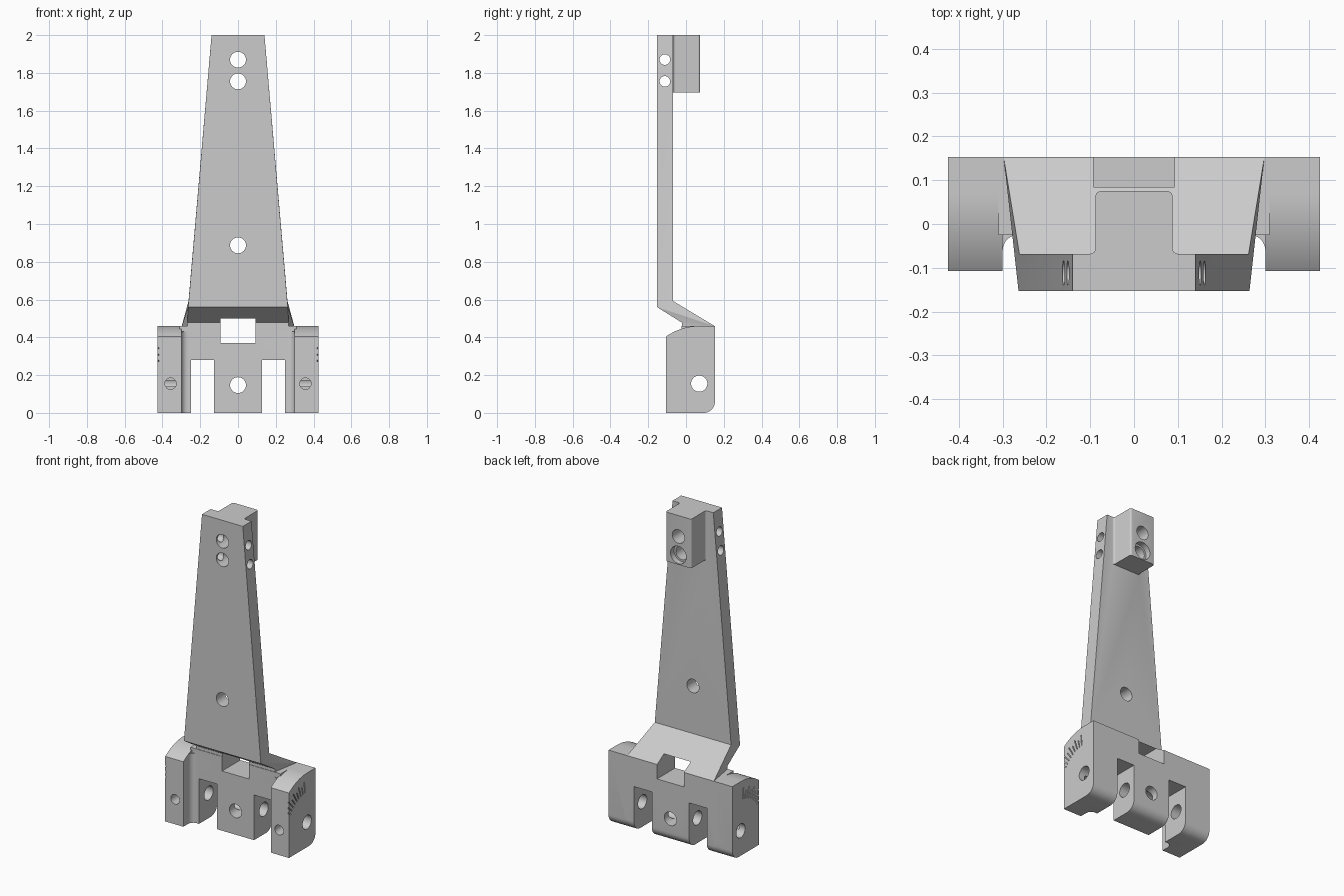
import bpy, bmesh
from math import sin, cos, pi, radians, sqrt
from mathutils import Vector, Matrix

if "Cube" in bpy.data.objects:
    bpy.data.objects.remove(bpy.data.objects["Cube"])


def loft(name, sections):
    """Closed solid through matching rings of 3D points."""
    bm = bmesh.new()
    rings = [[bm.verts.new(p) for p in s] for s in sections]
    n = len(rings[0])
    for a, b in zip(rings, rings[1:]):
        for i in range(n):
            j = (i + 1) % n
            bm.faces.new((a[i], a[j], b[j], b[i]))
    bm.faces.new(rings[0][::-1])
    bm.faces.new(rings[-1])
    bmesh.ops.recalc_face_normals(bm, faces=bm.faces)
    me = bpy.data.meshes.new(name)
    bm.to_mesh(me)
    bm.free()
    ob = bpy.data.objects.new(name, me)
    bpy.context.collection.objects.link(ob)
    return ob


def prism(name, pts, axis, a, b):
    """Extrude a 2D outline along x (pts = y,z), y (x,z) or z (x,y)."""
    def put(p, t):
        return {'x': (t, p[0], p[1]), 'y': (p[0], t, p[1]), 'z': (p[0], p[1], t)}[axis]
    return loft(name, [[put(p, t) for p in pts] for t in (a, b)])


def rect(u0, u1, v0, v1):
    return [(u0, v0), (u1, v0), (u1, v1), (u0, v1)]


def arc(cu, cv, r, a0, a1, n):
    return [(cu + r * cos(radians(a0 + (a1 - a0) * i / n)),
             cv + r * sin(radians(a0 + (a1 - a0) * i / n))) for i in range(n + 1)]


def circle(cu, cv, r):
    return arc(cu, cv, r, 0, 360 - 360 / 32, 31)


def combine(target, other, op):
    """Boolean other into target, then discard other."""
    m = target.modifiers.new('bool', 'BOOLEAN')
    m.operation, m.solver, m.object = op, 'EXACT', other
    dg = bpy.context.evaluated_depsgraph_get()
    me = bpy.data.meshes.new_from_object(target.evaluated_get(dg))
    target.modifiers.clear()
    target.data = me
    bpy.data.objects.remove(other)


# tapered arm with a sloping foot
def ring(yf, zf, wf, yb, zb, wb):
    return [(-wf, yf, zf), (wf, yf, zf), (wb, yb, zb), (-wb, yb, zb)]


F, B = -0.153, 0.153
bracket = loft('bracket', [
    ring(F, 2.0, 0.14, -0.068, 2.0, 0.14),
    ring(F, 0.56, 0.264, -0.068, 0.592, 0.262),
    ring(-0.022, 0.478, 0.268, B, 0.459, 0.298),
    ring(-0.022, 0.42, 0.268, B - 0.002, 0.42, 0.298)])

# block behind the top of the arm, with softened corners
r = 0.012
boss = (arc(0.088 - r, 0.075 - r, r, 0, 90, 4) + arc(-0.088 + r, 0.075 - r, r, 90, 180, 4)
        + [(-0.088, -0.056)] + arc(-0.1, -0.056, r, 0, -90, 4)
        + [(-0.1, -0.08), (0.1, -0.08)] + arc(0.1, -0.056, r, -90, -180, 4))
combine(bracket, prism('top_block', boss, 'z', 1.695, 2.0), 'UNION')

# base web between the cheeks
PY, PZ = 0.07, 0.155
heel = arc(B - 0.06, 0.06, 0.06, -90, 0, 10)
web = [(-0.025, 0)] + heel + [(B, 0.46), (-0.025, 0.46)]
combine(bracket, prism('web', web, 'x', -0.31, 0.31), 'UNION')

# side cheeks with rounded top front and a fillet into the web
a_front = 180 - 55.0
R = 0.305
crown = [(y, PZ + sqrt(R * R - (y - PY) ** 2)) for y in
         [PY - (PY + 0.107) * i / 12 for i in range(13)]]
cheek = [(-0.107, 0)] + heel + [(B, 0.46)] + crown
for s in (-1, 1):
    combine(bracket, prism('cheek', cheek, 'x', s * 0.30, s * 0.425), 'UNION')
    fil = [(s * x, y) for x, y in
           arc(0.265, -0.06, 0.035, 90, 0, 8) + [(0.31, -0.06), (0.31, -0.01), (0.265, -0.01)]]
    combine(bracket, prism('fillet', fil, 'z', 0.0, 0.43), 'UNION')

# slots and window
cuts = [prism('window', rect(-0.092, 0.092, 0.37, 0.5), 'y', -0.145, 0.3)]
for s in (-1, 1):
    cuts.append(prism('slot', rect(*sorted((s * 0.128, s * 0.25)), -0.1, 0.28), 'y', -0.3, 0.3))

# front to back holes, with a counterbore in the top block
for z in (1.87, 1.755, 0.887, 0.147):
    cuts.append(prism('bolt_hole', circle(0, z, 0.042), 'y', -0.3, 0.3))
cuts.append(prism('counterbore', circle(0, 1.755, 0.054), 'y', 0.04, 0.2))

# cross holes
for z in (1.87, 1.755):
    cuts.append(prism('side_hole', circle(-0.112, z, 0.028), 'x', -0.4, 0.4))
cuts.append(prism('pivot_hole', circle(PY, PZ, 0.043), 'x', -0.6, 0.6))

# screw holes and engraved scale marks on both cheeks
for s in (-1, 1):
    cuts.append(prism('screw_hole', circle(s * 0.357, 0.155, 0.03), 'y', -0.3, 0.03))
    for i in range(9):
        a = radians(92 + 6.2 * i + 4)
        d, n = Vector((cos(a), sin(a))), Vector((-sin(a), cos(a))) * 0.003
        c = Vector((PY, PZ))
        length = 0.07 if i % 2 == 0 else 0.05
        p, q = c + d * 0.19, c + d * (0.19 + length)
        cuts.append(prism('scale_mark', [p - n, q - n, q + n, p + n], 'x', s * 0.419, s * 0.44))

for c in cuts:
    combine(bracket, c, 'DIFFERENCE')

# smooth the round parts, keep edges crisp
bpy.context.view_layer.objects.active = bracket
bracket.select_set(True)
bpy.ops.object.shade_smooth_by_angle(angle=radians(25))
